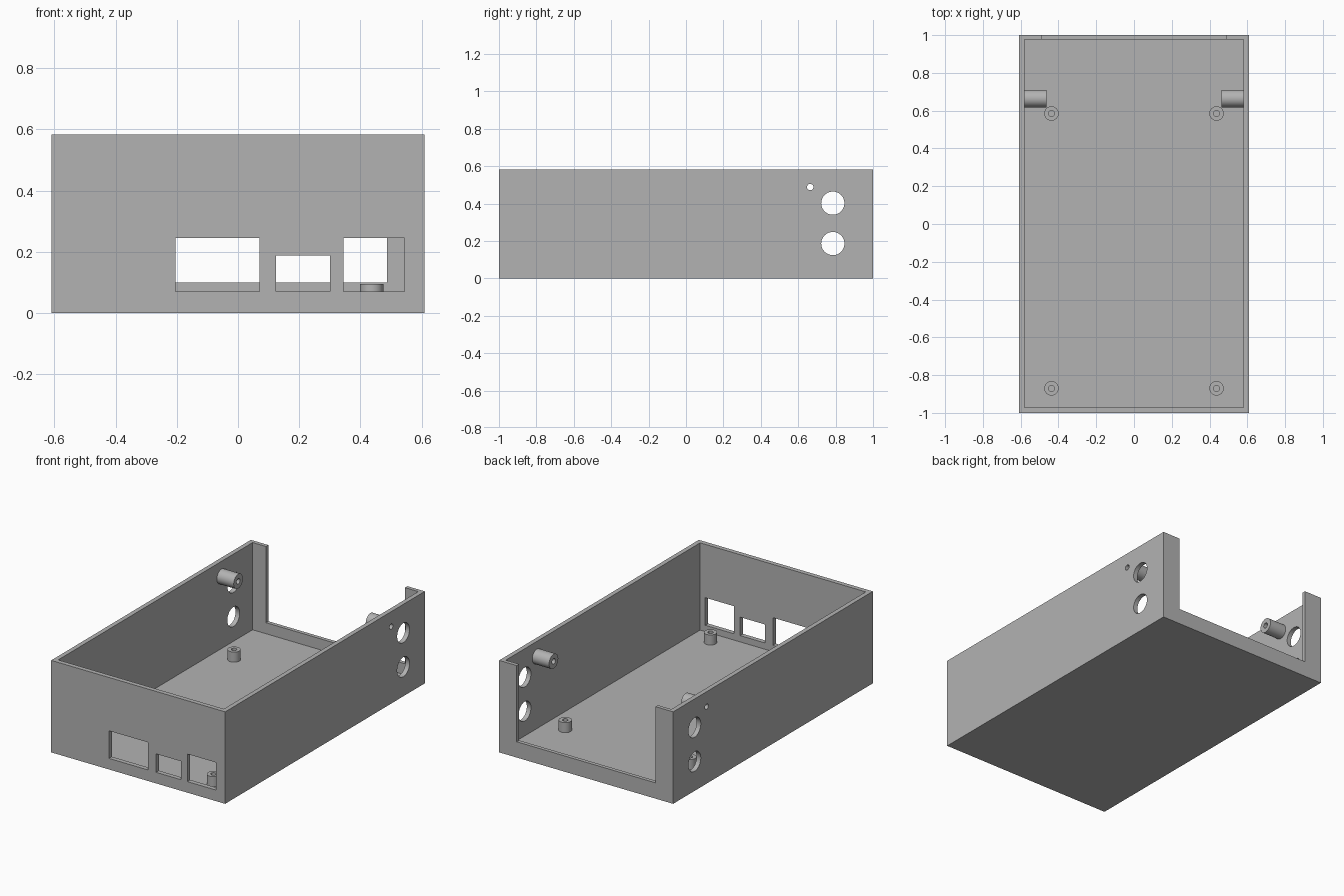
import bpy
from math import radians
from mathutils import Vector

default_cube = bpy.data.objects.get("Cube")
if default_cube:
    bpy.data.objects.remove(default_cube)

grey = bpy.data.materials.new("plain grey")
grey.use_nodes = True
grey.diffuse_color = (0.45, 0.45, 0.45, 1)
grey.node_tree.nodes["Principled BSDF"].inputs["Base Color"].default_value = grey.diffuse_color

HALF_X, HALF_Y, HEIGHT = 0.61, 1.0, 0.583
WALL, BACK_WALL, FLOOR = 0.029, 0.024, 0.03
OVER = 0.05


def box(name, low, high):
    """Box between two corners."""
    low, high = Vector(low), Vector(high)
    bpy.ops.mesh.primitive_cube_add(size=1, location=(low + high) / 2)
    obj = bpy.context.object
    obj.name = name
    obj.scale = high - low
    bpy.ops.object.transform_apply(location=False, rotation=False, scale=True)
    obj.data.materials.append(grey)
    return obj


def rod(name, centre, radius, length, along_x=False):
    """Cylinder standing upright or lying along x."""
    turn = (0, radians(90), 0) if along_x else (0, 0, 0)
    bpy.ops.mesh.primitive_cylinder_add(vertices=48, radius=radius, depth=length,
                                        location=centre, rotation=turn)
    obj = bpy.context.object
    obj.name = name
    obj.data.materials.append(grey)
    return obj


def cut(target, cutter):
    """Subtract the cutter, then remove it."""
    mod = target.modifiers.new("cut", 'BOOLEAN')
    mod.operation = 'DIFFERENCE'
    mod.solver = 'EXACT'
    mod.object = cutter
    bpy.ops.object.select_all(action='DESELECT')
    bpy.context.view_layer.objects.active = target
    target.select_set(True)
    bpy.ops.object.modifier_apply(modifier=mod.name)
    bpy.data.objects.remove(cutter)


def smooth(obj):
    bpy.ops.object.select_all(action='DESELECT')
    bpy.context.view_layer.objects.active = obj
    obj.select_set(True)
    bpy.ops.object.shade_smooth_by_angle(angle=radians(30))


# Open-topped tray
case = box("enclosure_tray", (-HALF_X, -HALF_Y, 0), (HALF_X, HALF_Y, HEIGHT))
cut(case, box("cavity", (WALL - HALF_X, WALL - HALF_Y, FLOOR),
              (HALF_X - WALL, HALF_Y - BACK_WALL, HEIGHT + OVER)))

# Wide notch in the back wall
cut(case, box("back_notch", (-0.487, HALF_Y - OVER, 0.1), (0.487, HALF_Y + OVER, HEIGHT + OVER)))

# Connector windows in the front wall
for left, right, top in ((-0.205, 0.07, 0.245), (0.125, 0.3, 0.187), (0.345, 0.545, 0.245)):
    cut(case, box("window", (left, -HALF_Y - OVER, 0.07), (right, OVER - HALF_Y, top)))

# Round holes through both side walls: two large, one small
for y, z, radius in ((0.785, 0.402, 0.062), (0.785, 0.186, 0.062), (0.664, 0.488, 0.017)):
    cut(case, rod("side_hole", (0, y, z), radius, 3, True))
smooth(case)

for side, label in ((-1, "right"), (1, "left")):
    # Hollow sleeves on the side walls
    inner, outer = 0.463, HALF_X - WALL + 0.002
    centre = (side * (inner + outer) / 2, 0.664, 0.488)
    sleeve = rod(label + "_wall_sleeve", centre, 0.046, outer - inner, True)
    cut(sleeve, rod("bore", centre, 0.017, 0.5, True))
    smooth(sleeve)

    # Hollow standoffs on the floor
    for y, end in ((-0.87, "front"), (0.585, "back")):
        top = 0.093
        centre = (side * 0.437, y, (FLOOR + top) / 2)
        post = rod(f"{end}_{label}_standoff", centre, 0.038, top - FLOOR + 0.002)
        cut(post, rod("bore", centre, 0.016, 0.5))
        smooth(post)
